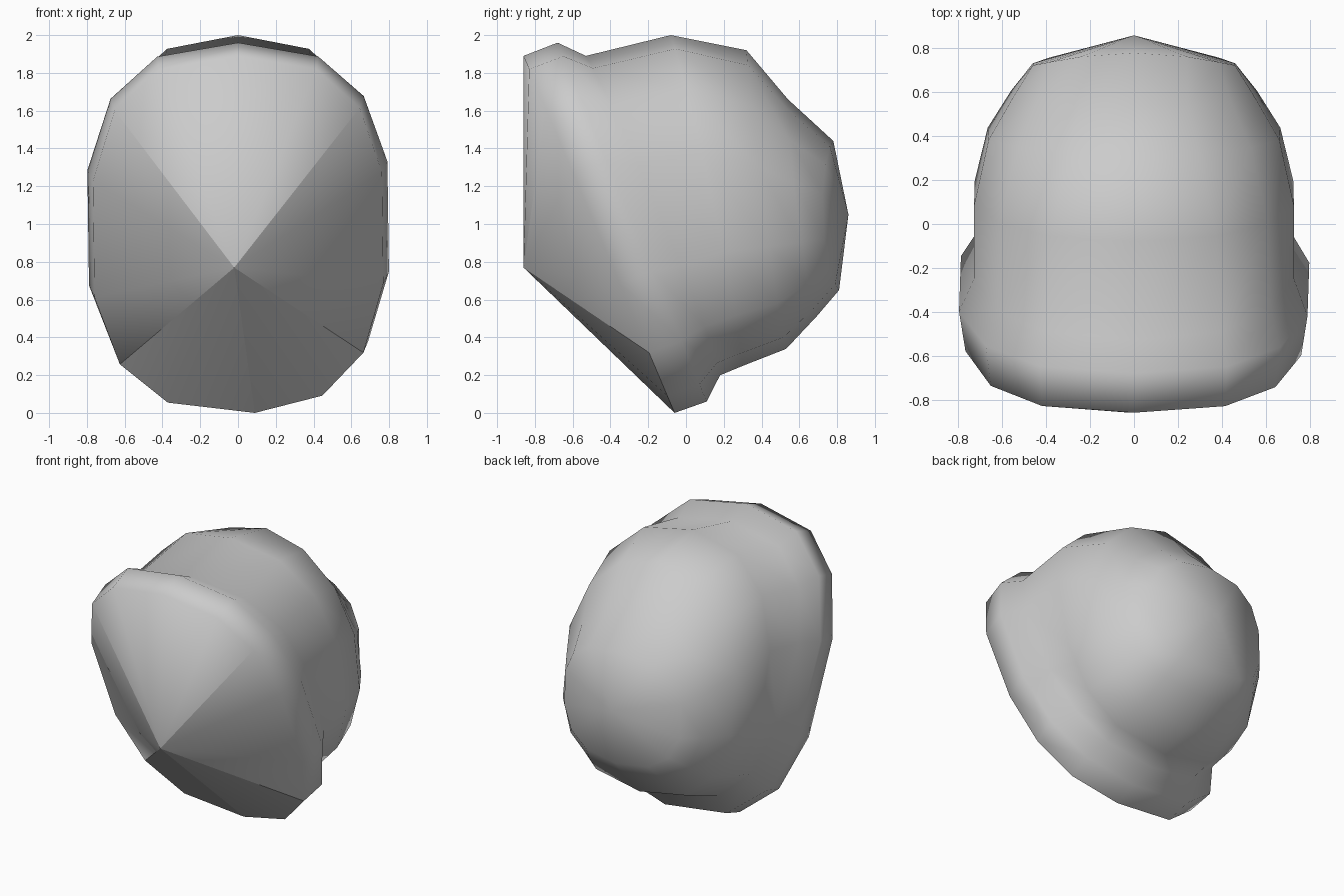
import bpy, bmesh, math

if "Cube" in bpy.data.objects:
    bpy.data.objects.remove(bpy.data.objects["Cube"])

SIDES = 14
POWER = 0.77   # squarish oval section

# tilted oval rings: top (y, z), bottom (y, z), upper and lower half width,
# side bow, squareness of the upper half, twist of the lower half
RINGS = [
    ((-0.86, 1.89), (-0.06, 0.00), 0.78, 0.78, 0.0, 0.75, 0.06),     # front rim
    ((-0.68, 1.96), (0.11, 0.06), 0.81, 0.81, 0.0, 0.77, 0.06),      # raised lip
    ((-0.53, 1.89), (0.18, 0.20), 0.765, 0.70, 0.04, 0.77, 0.0),     # groove
    ((-0.08, 2.00), (0.30, 0.25), 0.75, 0.735, 0.03, 0.83, 0.0),     # dome
    ((0.32, 1.92), (0.53, 0.34), 0.68, 0.68, -0.02, 1.0, 0.0),
    ((0.54, 1.66), (0.69, 0.51), 0.57, 0.57, -0.03, 1.0, 0.0),
    ((0.78, 1.44), (0.81, 0.65), 0.47, 0.47, -0.07, 0.8, 0.0),       # back
]


def soft(v, p):
    return math.copysign(abs(v) ** p, v) if abs(v) > 1e-6 else 0.0


def add_ring(bm, top, bottom, upper, lower, bow, power, twist):
    ring = []
    for i in range(SIDES):
        t = 2 * math.pi * i / SIDES
        t -= twist * (1 - math.cos(t)) / 2
        p = power if math.cos(t) > 0 else POWER
        s, c = soft(math.sin(t), p), soft(math.cos(t), p)
        f = (1 - c) / 2
        y = top[0] + (bottom[0] - top[0]) * f + bow * s * s
        z = top[1] + (bottom[1] - top[1]) * f
        ring.append(bm.verts.new(((upper + (lower - upper) * f) * s, y, z)))
    return ring


def fan(bm, tip, ring, sharp=()):
    v = bm.verts.new(tip)
    for i in range(SIDES):
        bm.faces.new((v, ring[i], ring[(i + 1) % SIDES]))
    for i in sharp:
        bm.edges.get((v, ring[i])).smooth = False


bm = bmesh.new()
rings = [add_ring(bm, *r) for r in RINGS]
for a, b in zip(rings, rings[1:]):
    for i in range(SIDES):
        j = (i + 1) % SIDES
        bm.faces.new((a[i], a[j], b[j], b[i]))

# pointed front fan with creased spokes, rounded back pole
fan(bm, (-0.02, -0.86, 0.77), rings[0], sharp=(2, 5, 7, 9, 12))
fan(bm, (0, 0.86, 1.05), rings[-1])

# crease along the chin
for i in range(5, 9):
    bm.edges.get((rings[0][i], rings[0][i + 1])).smooth = False

bmesh.ops.recalc_face_normals(bm, faces=bm.faces)
for f in bm.faces:
    f.smooth = True

# stand the shell on the ground
low = min(v.co.z for v in bm.verts)
for v in bm.verts:
    v.co.z -= low * (1 - v.co.z / 2)

mesh = bpy.data.meshes.new("hood_shell")
bm.to_mesh(mesh)
bm.free()
shell = bpy.data.objects.new("hood_shell", mesh)
bpy.context.collection.objects.link(shell)
